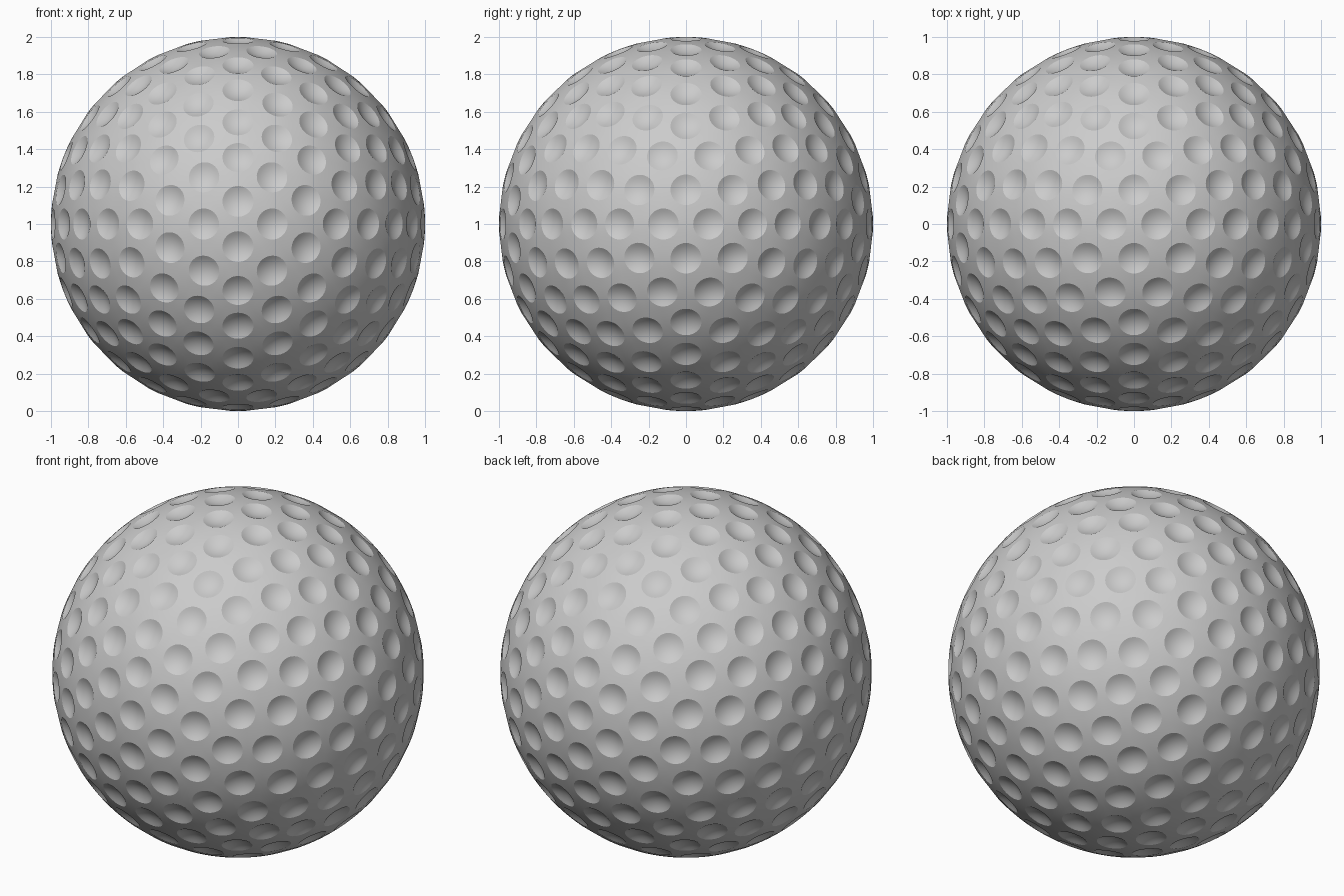
import bpy, bmesh
from math import sin, cos, atan2, radians
from mathutils import Vector
from itertools import combinations

if "Cube" in bpy.data.objects:
    bpy.data.objects.remove(bpy.data.objects["Cube"])

RIM = 0.083        # dimple radius
DEPTH = 0.022      # bowl depth below the rim plane
STEPS = 6          # segments per cell side
RINGS = (1.0, 0.8, 0.55, 0.28)

# Icosahedron corners and face centres
a, b = 0.525731, 0.850651
corners = []
for s in (-1, 1):
    for t in (-1, 1):
        corners += [Vector((s*a, t*b, 0)), Vector((0, s*a, t*b)), Vector((s*b, 0, t*a))]


def near(p, q, d):
    return abs(p.dot(q) - d) < 0.02


centres = [(p + q + r).normalized() for p, q, r in combinations(corners, 3)
           if near(p, q, 0.447) and near(q, r, 0.447) and near(p, r, 0.447)]

# Dimple directions: all of those plus two points on every arc between neighbours
dirs = corners + centres
pairs = [(p, q, 2/3) for p, q in combinations(corners, 2) if near(p, q, 0.447)]
pairs += [(p, q, 2/3) for p, q in combinations(centres, 2) if near(p, q, 0.745)]
pairs += [(p, q, 0.675) for p in corners for q in centres if near(p, q, 0.795)]
for p, q, t in pairs:
    dirs = dirs + [p.slerp(q, 1/3).normalized(), p.slerp(q, t).normalized()]

# Cell corners around each dimple, from the hull of the dimple centres
hull = bmesh.new()
for d in dirs:
    hull.verts.new(d)
bmesh.ops.convex_hull(hull, input=hull.verts[:])
hull.normal_update()
cells = []
for v in hull.verts:
    ring = []
    for f in v.link_faces:
        n = f.normal.normalized()
        ring.append(n if n.dot(v.co) > 0 else -n)
    cells.append((v.co.normalized(), ring))
hull.free()

# Ball surface: each cell is a collar around a rim plus a bowl
bm = bmesh.new()
rim_height = (1 - RIM**2) ** 0.5
for c, ring in cells:
    u = c.orthogonal().normalized()
    w = c.cross(u)
    ring.sort(key=lambda p: atan2(p.dot(w), p.dot(u)))
    border = []
    for p, q in zip(ring, ring[1:] + ring[:1]):
        if (p - q).length > 1e-4:
            border += [p.lerp(q, i / STEPS).normalized() for i in range(STEPS)]
    loops = [[bm.verts.new(p) for p in border]]
    out = [(p - c * p.dot(c)).normalized() for p in border]
    for f in RINGS:
        h = rim_height - DEPTH * (1 - f * f)
        loops.append([bm.verts.new(c * h + o * RIM * f) for o in out])
    n = len(border)
    for outer, inner in zip(loops, loops[1:]):
        for i in range(n):
            j = (i + 1) % n
            bm.faces.new((outer[i], outer[j], inner[j], inner[i]))
    pole = bm.verts.new(c * (rim_height - DEPTH))
    for i in range(n):
        bm.faces.new((loops[-1][i], loops[-1][(i + 1) % n], pole))

bmesh.ops.remove_doubles(bm, verts=bm.verts[:], dist=1e-4)
bmesh.ops.recalc_face_normals(bm, faces=bm.faces[:])
bmesh.ops.translate(bm, verts=bm.verts[:], vec=(0, 0, 1))
mesh = bpy.data.meshes.new("dimpled_ball")
bm.to_mesh(mesh)
bm.free()
ball = bpy.data.objects.new("dimpled_ball", mesh)
bpy.context.collection.objects.link(ball)
bpy.context.view_layer.objects.active = ball
ball.select_set(True)
bpy.ops.object.shade_smooth_by_angle(angle=radians(18))
